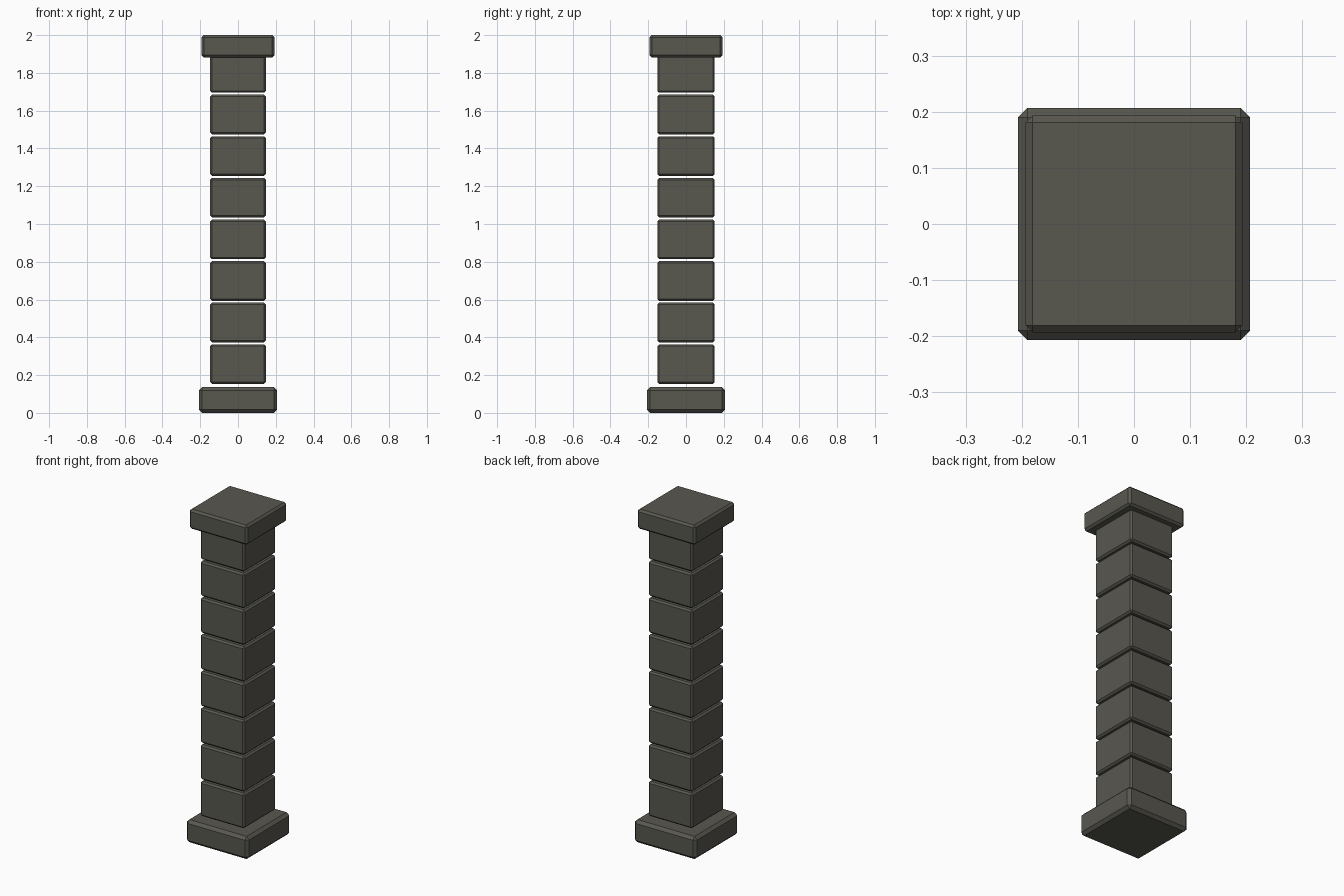
import bpy, bmesh
from mathutils import Vector

if "Cube" in bpy.data.objects:
    bpy.data.objects.remove(bpy.data.objects["Cube"])

stone = bpy.data.materials.new("dark grey stone")
stone.diffuse_color = (0.098, 0.096, 0.078, 1)
stone.use_nodes = True
stone.node_tree.nodes["Principled BSDF"].inputs["Base Color"].default_value = stone.diffuse_color


def block(name, half_x, half_y, z0, z1, bevel):
    """Chamfered stone block centred on the z axis."""
    bm = bmesh.new()
    bmesh.ops.create_cube(bm, size=1)
    bmesh.ops.scale(bm, vec=Vector((2 * half_x, 2 * half_y, z1 - z0)), verts=bm.verts)
    bmesh.ops.translate(bm, vec=Vector((0, 0, (z0 + z1) / 2)), verts=bm.verts)
    bmesh.ops.bevel(bm, geom=bm.edges[:], offset=bevel, segments=1,
                    profile=0.5, affect='EDGES')
    mesh = bpy.data.meshes.new(name)
    bm.to_mesh(mesh)
    bm.free()
    mesh.materials.append(stone)
    obj = bpy.data.objects.new(name, mesh)
    bpy.context.collection.objects.link(obj)
    return obj


# Wide foot
block("base", 0.207, 0.207, 0.0, 0.136, 0.017)

# Stack of separate shaft stones with thin open joints
for i in range(8):
    z = 0.153 + i * 0.2203
    block(f"shaft_stone_{i + 1}", 0.147, 0.152, z, z + 0.21, 0.01)

# Capital slab, overlapping the top stone
block("capital", 0.193, 0.193, 1.882, 2.0, 0.012)
